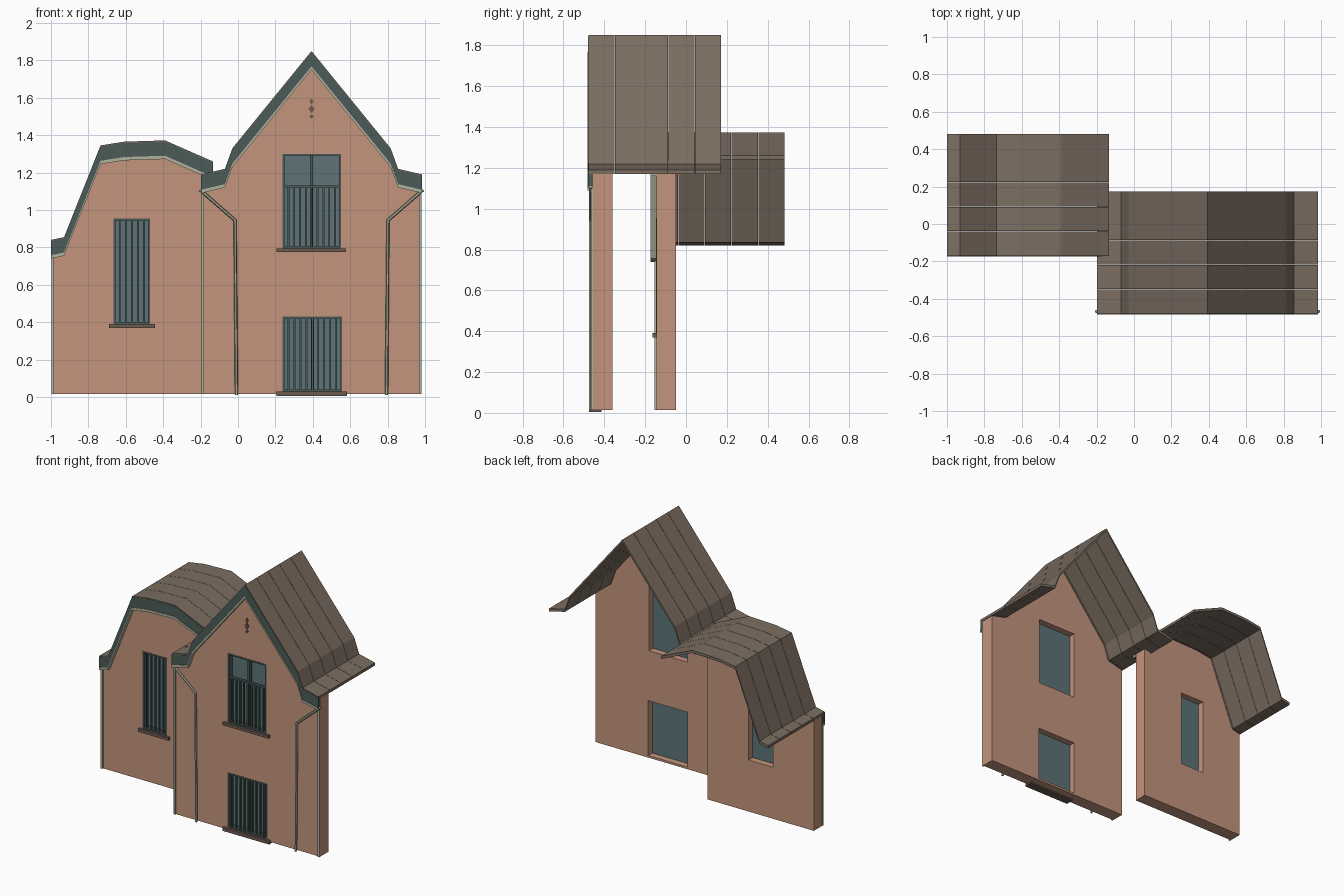
import bpy, bmesh
from mathutils import Matrix

cube = bpy.data.objects.get("Cube")
if cube:
    bpy.data.objects.remove(cube)


def material(name, rgb):
    m = bpy.data.materials.new(name)
    m.use_nodes = True
    m.diffuse_color = (*rgb, 1)
    m.node_tree.nodes["Principled BSDF"].inputs["Base Color"].default_value = (*rgb, 1)
    return m


WALL = material("terracotta_render", (0.55, 0.30, 0.205))
ROOF = material("brown_roof", (0.20, 0.155, 0.12))
TEAL = material("dark_green_paint", (0.07, 0.105, 0.095))
GLASS = material("blue_grey_glass", (0.11, 0.175, 0.185))
CREAM = material("pale_trim", (0.44, 0.44, 0.34))
SILL = material("sill_brown", (0.15, 0.105, 0.08))


def from_curve(name, curve, mat):
    """Turn a curve drawn in the x-z plane into an upright flat-shaded mesh."""
    tmp = bpy.data.objects.new(name + "_curve", curve)
    bpy.context.collection.objects.link(tmp)
    bpy.context.view_layer.update()
    deps = bpy.context.evaluated_depsgraph_get()
    mesh = bpy.data.meshes.new_from_object(tmp.evaluated_get(deps))
    bpy.data.objects.remove(tmp)
    mesh.transform(Matrix.Rotation(1.5707963, 4, 'X'))
    bm = bmesh.new()
    bm.from_mesh(mesh)
    bmesh.ops.remove_doubles(bm, verts=bm.verts, dist=0.0001)
    bmesh.ops.recalc_face_normals(bm, faces=bm.faces)
    for f in bm.faces:
        f.smooth = False
        f.material_index = 0
    bm.to_mesh(mesh)
    bm.free()
    mesh.materials.clear()
    mesh.materials.append(mat)
    ob = bpy.data.objects.new(name, mesh)
    bpy.context.collection.objects.link(ob)
    return ob


def add_spline(curve, pts, closed):
    s = curve.splines.new('POLY')
    s.points.add(len(pts) - 1)
    for p, (x, z) in zip(s.points, pts):
        p.co = (x, z, 0, 1)
    s.use_cyclic_u = closed
    s.use_smooth = False


def plate(name, loops, y0, y1, mat):
    """Extrude outlines (later loops inside the first are holes) from y0 to y1."""
    c = bpy.data.curves.new(name, 'CURVE')
    c.dimensions, c.fill_mode = '2D', 'BOTH'
    c.extrude = (y1 - y0) / 2
    for pts in loops:
        add_spline(c, pts, True)
    ob = from_curve(name, c, mat)
    ob.data.transform(Matrix.Translation((0, (y0 + y1) / 2, 0)))
    return ob


def pipe(name, pts, y, radius):
    c = bpy.data.curves.new(name, 'CURVE')
    c.dimensions = '3D'
    c.bevel_depth, c.bevel_resolution, c.use_fill_caps = radius, 1, True
    add_spline(c, pts, False)
    ob = from_curve(name, c, CREAM)
    ob.data.transform(Matrix.Translation((0, y, 0)))


def rect(x0, x1, z0, z1):
    return [(x0, z0), (x1, z0), (x1, z1), (x0, z1)]


def drop(path, d):
    return [(x, z - d) for x, z in path]


def band(path, d0, d1):
    return drop(path, d0) + drop(path, d1)[::-1]


def house(side, path, front, windows):
    """Facade wall, roof, fascia and trim hung from one roof line."""
    x0, x1 = path[0][0] + 0.004, path[-1][0] - 0.004
    top = [(min(max(x, x0), x1), z) for x, z in drop(path, 0.02)]
    outline = [(x0, 0.015)] + top + [(x1, 0.015)]
    plate(side + "_wall", [outline] + [rect(*w) for w in windows], front, front + 0.095, WALL)
    strip = plate(side + "_roof", [band(path, 0, 0.02)], front - 0.023, front + 0.1055, ROOF)
    arr = strip.modifiers.new("roof_sections", 'ARRAY')
    arr.count = 5
    arr.use_relative_offset = False
    arr.use_constant_offset = True
    arr.constant_offset_displace = (0, 0.1305, 0)
    plate(side + "_fascia", [band(path, 0.006, 0.082)], front - 0.025, front, TEAL)
    plate(side + "_fascia_trim", [band(path, 0.082, 0.1)], front - 0.028, front, CREAM)


def window(name, w, front, sill, bars, bar_top, split):
    """Glass, frame, railing bars and sill for one opening."""
    x0, x1, z0, z1 = w
    t = 0.01
    plate(name + "_glass", [rect(*w)], front + 0.04, front + 0.048, GLASS)
    plate(name + "_frame", [rect(*w), rect(x0 + t, x1 - t, z0 + t, z1 - t)],
          front - 0.003, front + 0.04, TEAL)
    if split:
        mid = (x0 + x1) / 2
        plate(name + "_mullion", [rect(mid - 0.008, mid + 0.008, z0, z1)],
              front + 0.015, front + 0.04, TEAL)
    if bar_top < z1:
        plate(name + "_top_rail", [rect(x0, x1, bar_top - t, bar_top)],
              front, front + 0.02, TEAL)
    step = (x1 - x0) / (bars + 1)
    for i in range(1, bars + 1):
        x = x0 + i * step
        plate(f"{name}_bar_{i}", [rect(x - 0.005, x + 0.005, z0, bar_top)],
              front, front + 0.012, TEAL)
    plate(name + "_sill", [rect(*sill)], front - 0.02, front + 0.04, SILL)


# Tall gabled house, its roof line mirrored about the ridge
RIDGE = 0.393
half = [(-0.198, 1.19), (-0.07, 1.22), (-0.03, 1.33)]
gable = half + [(RIDGE, 1.85)] + [(2 * RIDGE - x, z) for x, z in half[::-1]]
MAIN = -0.455
upper = (0.238, 0.55, 0.795, 1.30)
lower = (0.238, 0.557, 0.03, 0.43)
house("main", gable, MAIN, [upper, lower])
window("upper_window", upper, MAIN, (0.207, 0.577, 0.775, 0.795), 9, 1.13, True)
window("lower_window", lower, MAIN, (0.207, 0.582, 0.005, 0.03), 9, 0.43, True)

# Lower house with the curved roof
curved = [(-1, 0.84), (-0.93, 0.855), (-0.735, 1.345), (-0.61, 1.365),
          (-0.39, 1.372), (-0.135, 1.26)]
SIDE = -0.145
tall = (-0.665, -0.47, 0.39, 0.955)
house("side", curved, SIDE, [tall])
window("side_window", tall, SIDE, (-0.69, -0.445, 0.368, 0.39), 5, 0.955, False)

# Corner strips
for name, x, top, y in (("main_left", -0.188, 1.1, MAIN), ("main_right", 0.974, 1.1, MAIN),
                        ("side_left", -0.991, 0.76, SIDE)):
    plate(name + "_corner_strip", [rect(x - 0.007, x + 0.007, 0.015, top)], y - 0.01, y, CREAM)

# Downpipes mirrored about the ridge
run = [(-0.203, 1.108), (-0.18, 1.088), (-0.016, 0.945), (-0.008, 0.01)]
pipe("left_downpipe", run, MAIN - 0.012, 0.009)
pipe("right_downpipe", [(2 * RIDGE - x, z) for x, z in run], MAIN - 0.012, 0.009)

# Diamond ornaments in the gable
for name, z, w, h in (("top", 1.58, 0.011, 0.016), ("middle", 1.54, 0.016, 0.022),
                      ("bottom", 1.50, 0.011, 0.013)):
    plate(name + "_diamond", [[(RIDGE - w, z), (RIDGE, z - h), (RIDGE + w, z), (RIDGE, z + h)]],
          MAIN - 0.008, MAIN, SILL)
